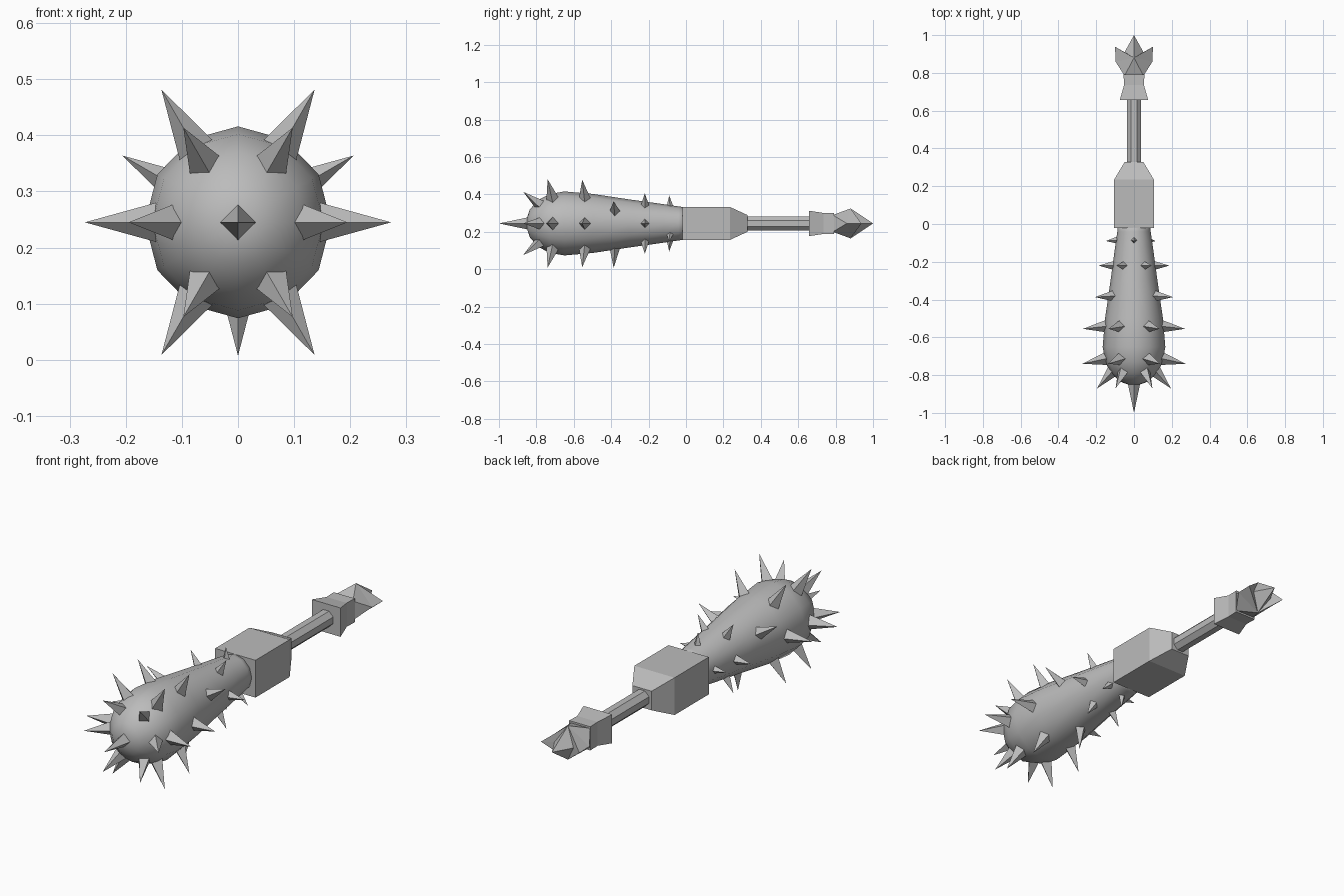
import bpy, bmesh, math
from mathutils import Vector

if "Cube" in bpy.data.objects:
    bpy.data.objects.remove(bpy.data.objects["Cube"], do_unlink=True)

AXIS_Z = 0.245

grey = bpy.data.materials.new("iron grey")
grey.use_nodes = True
grey.diffuse_color = (0.5, 0.5, 0.5, 1)
grey.node_tree.nodes["Principled BSDF"].inputs["Base Color"].default_value = (0.5, 0.5, 0.5, 1)


def finish(bm, name, smooth=False):
    bmesh.ops.recalc_face_normals(bm, faces=bm.faces)
    mesh = bpy.data.meshes.new(name)
    bm.to_mesh(mesh)
    bm.free()
    mesh.materials.append(grey)
    for poly in mesh.polygons:
        poly.use_smooth = smooth
    obj = bpy.data.objects.new(name, mesh)
    bpy.context.collection.objects.link(obj)
    return obj


def loft(name, profile, sides, turn=0.0, smooth=False):
    """Skin rings along y; profile rows are (y, x radius, z radius)."""
    bm = bmesh.new()
    rings = []
    for y, rx, rz in profile:
        ring = []
        for i in range(sides):
            a = turn + math.tau * i / sides
            ring.append(bm.verts.new((rx * math.cos(a), y, AXIS_Z + rz * math.sin(a))))
        rings.append(ring)
    for a, b in zip(rings, rings[1:]):
        for i in range(sides):
            j = (i + 1) % sides
            bm.faces.new((a[i], a[j], b[j], b[i]))
    bm.faces.new(rings[0])
    bm.faces.new(rings[-1])
    return finish(bm, name, smooth)


def square(y, half_x, half_z):
    return (y, half_x * math.sqrt(2), half_z * math.sqrt(2))


# Rounded club head, narrowing to the guard
club = [(-0.85, 0.03), (-0.835, 0.075), (-0.79, 0.125), (-0.73, 0.157), (-0.65, 0.171),
        (-0.5, 0.158), (-0.3, 0.128), (-0.12, 0.103), (-0.04, 0.091), (0.0, 0.086)]
loft("club_head", [(y, r * 0.97, r) for y, r in club], 12, smooth=True)

# Block guard with chamfered back, grip and flared collar
loft("guard_block", [square(-0.02, 0.105, 0.088), square(0.235, 0.105, 0.088),
                     square(0.328, 0.05, 0.045)], 4, math.pi / 4)
loft("grip", [(0.31, 0.04, 0.04), (0.68, 0.04, 0.04)], 8, math.pi / 8)
loft("collar", [square(0.657, 0.075, 0.068), square(0.735, 0.053, 0.056),
                square(0.792, 0.055, 0.056)], 4, math.pi / 4)


# Crown shaped pommel: ridges above and below, a horn on each side
def pommel():
    bm = bmesh.new()

    def vert(x, y, z):
        return bm.verts.new((x, y, AXIS_Z + z))

    tip = vert(0, 1.0, 0)
    ridge = {s: vert(0, 0.88, 0.08 * s) for s in (1, -1)}
    base = {(sx, sz): vert(0.05 * sx, 0.785, 0.045 * sz) for sx in (1, -1) for sz in (1, -1)}
    for sx in (1, -1):
        side = vert(0.098 * sx, 0.86, 0)
        horn = vert(0.1 * sx, 0.938, 0)
        notch = vert(0.05 * sx, 0.91, 0)
        for sz in (1, -1):
            bm.faces.new((ridge[sz], notch, tip))
            bm.faces.new((ridge[sz], horn, notch))
            bm.faces.new((ridge[sz], side, horn))
            bm.faces.new((ridge[sz], base[sx, sz], side))
        bm.faces.new((base[sx, 1], base[sx, -1], side))
    for sz in (1, -1):
        bm.faces.new((base[1, sz], base[-1, sz], ridge[sz]))
    bm.faces.new((base[1, 1], base[-1, 1], base[-1, -1], base[1, -1]))
    finish(bm, "pommel")


pommel()


# Four sided spikes
def spike(name, base, tip, radius):
    axis = (tip - base).normalized()
    across = axis.cross(Vector((0, 1, 0)))
    if across.length < 0.1:
        across = Vector((1, 0, 0))
    across.normalize()
    other = axis.cross(across)
    bm = bmesh.new()
    ring = [bm.verts.new(base + d * radius) for d in (across, other, -across, -other)]
    point = bm.verts.new(tip)
    for i in range(4):
        bm.faces.new((ring[i], ring[(i + 1) % 4], point))
    bm.faces.new(ring)
    finish(bm, name)


def around(y, radius, degrees):
    a = math.radians(degrees)
    return Vector((radius * math.cos(a), y, AXIS_Z + radius * math.sin(a)))


sixfold = range(0, 360, 60)
# Each row: tip y, tip radius, base y, base radius, spike width, angles
rows = [
    (-0.87, 0.195, -0.77, 0.105, 0.036, sixfold),
    (-0.74, 0.273, -0.71, 0.135, 0.038, sixfold),
    (-0.555, 0.27, -0.54, 0.135, 0.036, sixfold),
    (-0.387, 0.238, -0.38, 0.115, 0.032, (30, 150, 270)),
    (-0.22, 0.187, -0.22, 0.095, 0.027, sixfold),
    (-0.09, 0.15, -0.085, 0.08, 0.021, (90, 180, 270, 320)),
]
for n, (tip_y, tip_r, base_y, base_r, width, angles) in enumerate(rows, 1):
    for k, angle in enumerate(angles, 1):
        spike(f"spike_row_{n}_{k}", around(base_y, base_r, angle), around(tip_y, tip_r, angle), width)
spike("front_spike", Vector((0, -0.8, AXIS_Z)), Vector((0, -1.0, AXIS_Z)), 0.042)
